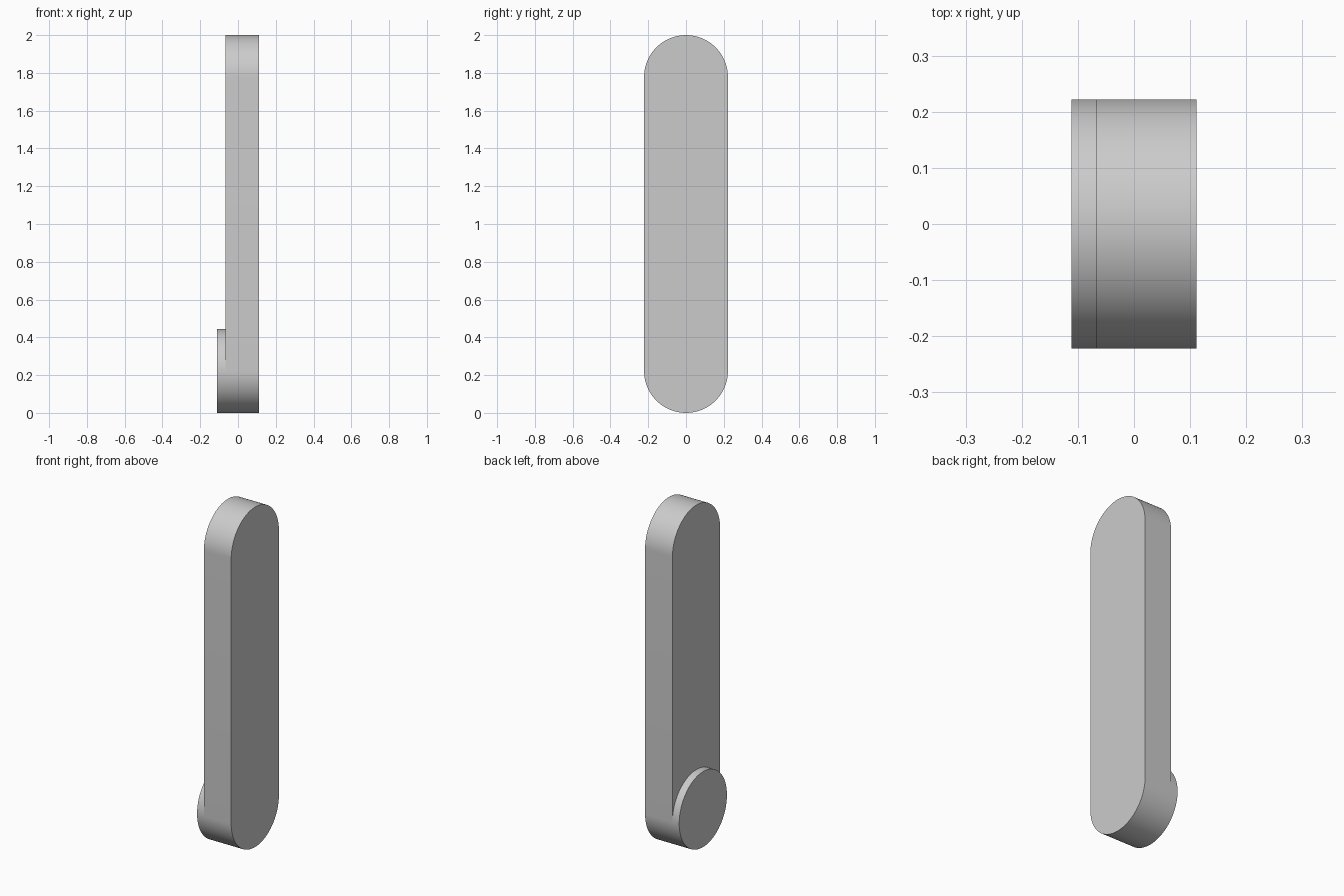
import bpy
import bmesh
from math import cos, sin, pi

cube = bpy.data.objects.get("Cube")
if cube:
    bpy.data.objects.remove(cube, do_unlink=True)

RADIUS = 0.222
HEIGHT = 2.0
STEPS = 48  # segments per half circle

grey = bpy.data.materials.new("plain grey")
grey.use_nodes = True
colour = (0.6, 0.6, 0.6, 1)
grey.diffuse_color = colour
grey.node_tree.nodes["Principled BSDF"].inputs["Base Color"].default_value = colour


def rounded_plate(name, x_min, x_max, top):
    """Extrude an upright round-ended outline along x, from z = 0 to top."""
    outline = []
    for centre, start in ((top - RADIUS, 0), (RADIUS, pi)):
        for i in range(STEPS + 1):
            a = start + pi * i / STEPS
            outline.append((x_min, RADIUS * cos(a), centre + RADIUS * sin(a)))
    bm = bmesh.new()
    face = bm.faces.new([bm.verts.new(p) for p in outline])
    result = bmesh.ops.extrude_face_region(bm, geom=[face], use_keep_orig=True)
    moved = [v for v in result["geom"] if isinstance(v, bmesh.types.BMVert)]
    bmesh.ops.translate(bm, verts=moved, vec=(x_max - x_min, 0, 0))
    bmesh.ops.remove_doubles(bm, verts=bm.verts, dist=0.0001)
    bmesh.ops.recalc_face_normals(bm, faces=bm.faces)
    mesh = bpy.data.meshes.new(name)
    bm.to_mesh(mesh)
    bm.free()
    mesh.materials.append(grey)
    obj = bpy.data.objects.new(name, mesh)
    bpy.context.collection.objects.link(obj)
    bpy.ops.object.select_all(action="DESELECT")
    obj.select_set(True)
    bpy.context.view_layer.objects.active = obj
    bpy.ops.object.shade_smooth_by_angle(angle=pi / 6)
    return obj


# Long arm with round ends
rounded_plate("arm", -0.067, 0.111, HEIGHT)

# Round boss on the side of the lower end
rounded_plate("pivot_boss", -0.111, -0.067, 2 * RADIUS)
